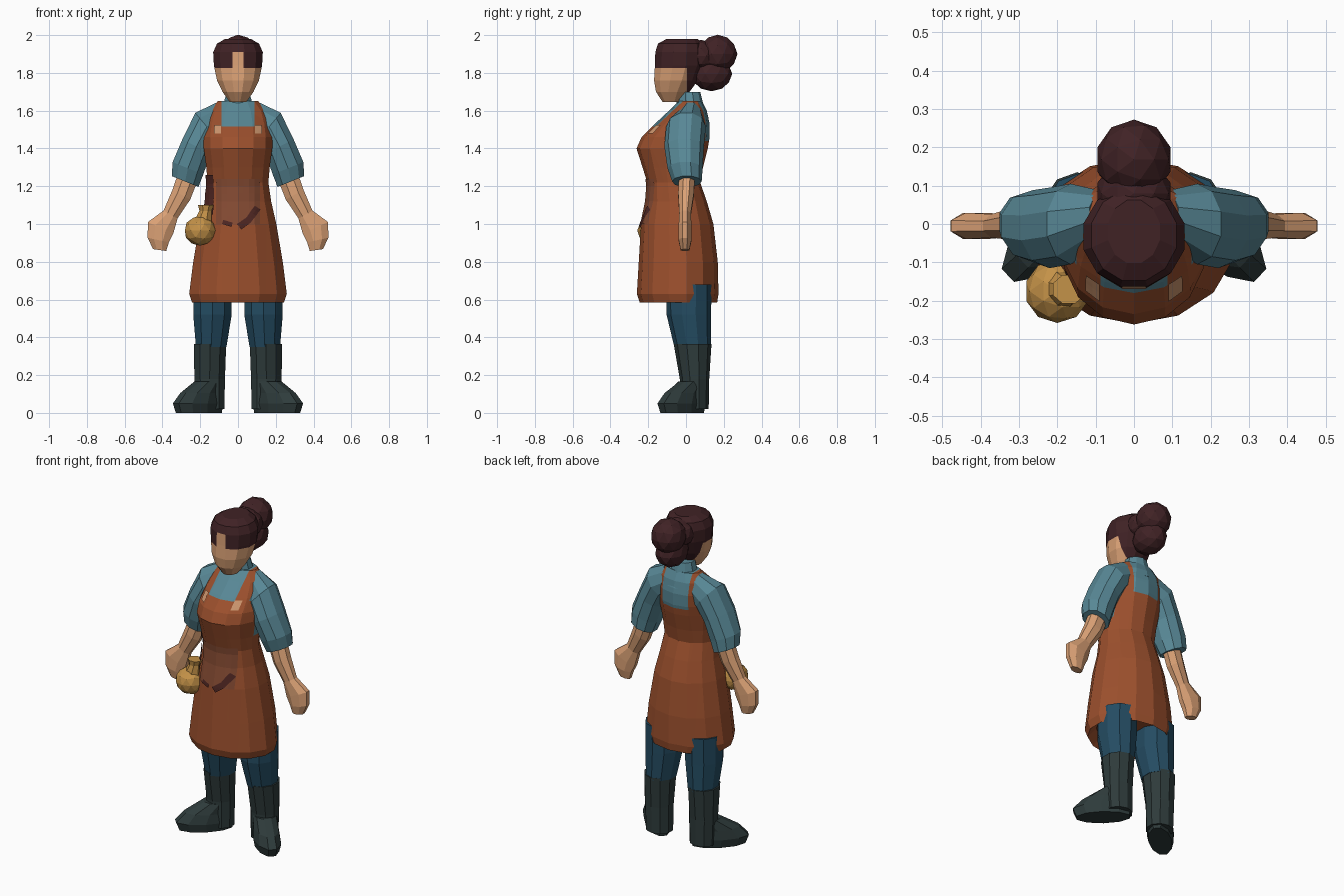
import bpy, bmesh, math
from mathutils import Vector
from mathutils.bvhtree import BVHTree

if "Cube" in bpy.data.objects:
    bpy.data.objects.remove(bpy.data.objects["Cube"])


def material(name, r, g, b):
    lin = [(c / 255 / 12.92) if c < 11 else ((c / 255 + .055) / 1.055) ** 2.4 for c in (r, g, b)]
    m = bpy.data.materials.new(name)
    m.diffuse_color = (*lin, 1)
    m.use_nodes = True
    m.node_tree.nodes["Principled BSDF"].inputs["Base Color"].default_value = m.diffuse_color
    return m


ORANGE = material("apron rust", 156, 80, 45)
BLUE = material("shirt blue", 88, 136, 150)
SKIN = material("skin", 220, 162, 118)
HAIR = material("hair dark brown", 64, 34, 37)
DENIM = material("trouser blue", 36, 76, 98)
BOOT = material("boot grey", 46, 59, 59)
GOLD = material("pouch mustard", 196, 146, 72)
POCKET = material("pocket brown", 132, 74, 50)
DARK = material("cord brown", 78, 38, 34)
BUTTON = material("button tan", 205, 150, 110)


def finish(name, bm, mats, rule=None):
    bmesh.ops.recalc_face_normals(bm, faces=bm.faces)
    if rule:
        for f in bm.faces:
            f.material_index = rule(f.calc_center_median())
    me = bpy.data.meshes.new(name)
    bm.to_mesh(me)
    bm.free()
    for m in mats:
        me.materials.append(m)
    ob = bpy.data.objects.new(name, me)
    bpy.context.collection.objects.link(ob)
    return ob


def loft(name, rings, mats, sides=10, side=1, cuts=(), rule=None):
    """Skin rings of (centre, half-axis a, half-axis b); cuts add clean colour borders."""
    bm = bmesh.new()
    rows = []
    for c, a, b in rings:
        row = []
        for i in range(sides):
            t = 2 * math.pi * (i + .5) / sides
            p = Vector(c) + Vector(a) * math.cos(t) + Vector(b) * math.sin(t)
            row.append(bm.verts.new((p.x * side, p.y, p.z)))
        rows.append(row)
    for lo, hi in zip(rows, rows[1:]):
        for i in range(sides):
            j = (i + 1) % sides
            bm.faces.new((lo[i], lo[j], hi[j], hi[i]))
    bm.faces.new(rows[0])
    bm.faces.new(rows[-1])
    for axis, d in cuts:
        no = Vector((axis == 'x', axis == 'y', axis == 'z'))
        bmesh.ops.bisect_plane(bm, geom=bm.verts[:] + bm.edges[:] + bm.faces[:],
                               plane_co=no * d, plane_no=no)
    return finish(name, bm, mats, rule)


def flat(cx, cy, z, rx, ry, turn=0):
    c, s = math.cos(turn), math.sin(turn)
    return (cx, cy, z), (rx * c, rx * s, 0), (-ry * s, ry * c, 0)


def tilted(cx, cy, z, a, b, deg):
    t = math.radians(deg)
    return (cx, cy, z), (a * math.cos(t), 0, a * math.sin(t)), (0, b, 0)


def blob(name, centre, size, mat):
    bm = bmesh.new()
    bmesh.ops.create_icosphere(bm, subdivisions=2, radius=1)
    for v in bm.verts:
        v.co = Vector(centre) + v.co * Vector(size)
    return finish(name, bm, [mat])


# Apron and shirt body: z, half width, front y, back y
body = [(.64, .20, -.20, .12), (.585, .25, -.245, .165), (.63, .265, -.26, .172),
        (.80, .243, -.25, .168), (1.0, .208, -.238, .145), (1.12, .18, -.213, .11),
        (1.22, .165, -.205, .075), (1.30, .172, -.23, .09), (1.40, .186, -.262, .115),
        (1.46, .188, -.235, .125), (1.53, .178, -.165, .125), (1.60, .155, -.09, .11),
        (1.65, .11, -.04, .085)]


def apron_rule(p):
    x = abs(p.x)
    limit = 1.515 if p.y < 0 else 1.44
    if x > .15 and p.z > 1.3:
        return 0 if p.y < -.09 and p.z < 1.5 else 1
    return 0 if p.z < limit or x > .087 else 1


torso = loft("apron_and_shirt", [flat(0, (f + b) / 2, z, w, (b - f) / 2) for z, w, f, b in body],
             [ORANGE, BLUE], 14, 1,
             [('x', -.15), ('x', -.087), ('x', .087), ('x', .15), ('z', 1.44), ('z', 1.515), ('y', -.09)],
             apron_rule)

# Collar
loft("collar", [flat(0, .03, 1.56, .14, .09), flat(0, .02, 1.64, .08, .07),
                flat(0, .015, 1.70, .062, .06)], [BLUE])

# Head with hairline
head = [(1.645, -.075, .045, .05), (1.70, -.07, .085, .092), (1.76, -.053, .115, .12),
        (1.84, -.035, .132, .134), (1.91, -.033, .136, .134), (1.955, -.03, .115, .122),
        (1.98, -.02, .07, .085)]
loft("head", [flat(0, y, z, a, b) for z, y, a, b in head], [SKIN, HAIR], 12, 1,
     [('x', -.03), ('x', .03), ('z', 1.825), ('y', .005)],
     lambda p: int((p.z > 1.825 or p.y > .005)
                   and not (abs(p.x) < .03 and p.y < -.1 and p.z < 1.91)))
blob("hair_bun", (0, .168, 1.9), (.1, .104, .102), HAIR)
blob("hair_knot", (0, .135, 1.795), (.088, .11, .092), HAIR)
blob("hair_bridge", (0, .08, 1.89), (.1, .09, .085), HAIR)

for s, tag in ((1, "left"), (-1, "right")):
    # Puffed sleeve, forearm and hand
    loft(tag + "_sleeve", [tilted(.08, .025, 1.565, .09, .06, 65), tilted(.165, 0, 1.515, .10, .105, 50),
                           tilted(.22, -.01, 1.41, .088, .105, 28), tilted(.265, -.005, 1.295, .092, .093, 22),
                           tilted(.28, .005, 1.225, .08, .078, 22)], [BLUE], 10, s)
    loft(tag + "_forearm", [tilted(.265, .005, 1.25, .06, .045, 25), tilted(.30, 0, 1.155, .058, .045, 28),
                            tilted(.357, -.005, 1.05, .046, .033, 30), tilted(.41, -.005, .98, .08, .037, 24),
                            tilted(.422, -.005, .915, .062, .037, 12), tilted(.415, -.005, .862, .038, .025, 8)],
         [SKIN], 8, s)
    # Trouser leg and boot
    loft(tag + "_trouser_leg", [flat(.135, .015, .68, .105, .12), flat(.135, .015, .52, .107, .118),
                                flat(.142, .035, .35, .085, .097)], [DENIM], 10, s)
    loft(tag + "_boot_shaft", [flat(.148, .045, .02, .08, .075), flat(.15, .045, .18, .085, .078),
                               flat(.148, .035, .365, .09, .1)], [BOOT], 10, s)
    turn = math.radians(-43)
    loft(tag + "_boot_foot", [flat(.207, -.02, 0, .155, .066, turn), flat(.212, -.025, .05, .168, .076, turn),
                              flat(.197, -.01, .105, .135, .07, turn), flat(.16, .03, .165, .08, .068, turn)],
         [BOOT], 10, s)

# Belt pouch
blob("belt_pouch", (-.2, -.175, .965), (.085, .083, .08), GOLD)
loft("pouch_neck", [flat(-.19, -.17, 1.0, .055, .055), flat(-.172, -.17, 1.07, .035, .035),
                    flat(-.17, -.17, 1.1, .045, .04)], [GOLD], 8)

# Thin details laid onto the front of the apron
bm = bmesh.new()
bm.from_mesh(torso.data)
surface = BVHTree.FromBMesh(bm)
bm.free()


def strip(name, pts, width, mat, lift=.005, across=2, steps=4):
    bm = bmesh.new()
    rows = []
    line = [Vector(p) for p in pts]
    for k, (p, q) in enumerate(zip(line, line[1:])):
        side = Vector((-(q - p).y, (q - p).x)).normalized() * width
        for i in range(0 if k == 0 else 1, steps + 1):
            row = []
            for j in range(across + 1):
                w = p.lerp(q, i / steps) + side * (j / across - .5)
                hit, no, *_ = surface.ray_cast(Vector((w.x, -1, w.y)), Vector((0, 1, 0)))
                if hit is None:
                    hit, no, *_ = surface.find_nearest(Vector((w.x, -.1, w.y)))
                row.append(bm.verts.new(hit + no * lift))
            rows.append(row)
    for a, b in zip(rows, rows[1:]):
        for j in range(across):
            bm.faces.new((a[j], a[j + 1], b[j + 1], b[j]))
    ob = finish(name, bm, [mat])
    for f in ob.data.polygons:
        if f.normal.y > 0:
            f.flip()


strip("front_pocket", [(0, 1.0), (0, 1.24)], .23, POCKET, .004, 8, 6)
strip("pocket_edge", [(-.08, 1.01), (-.03, .995)], .022, DARK, .008)
strip("pocket_cord", [(.005, .985), (.055, 1.02), (.1, 1.085)], .035, DARK, .008)
strip("pouch_cord", [(-.15, 1.26), (-.145, 1.16), (-.15, 1.05)], .045, DARK, .008)
for s in (-1, 1):
    strip("strap_button", [(.105 * s, 1.475), (.105 * s, 1.52)], .036, BUTTON, .006)
